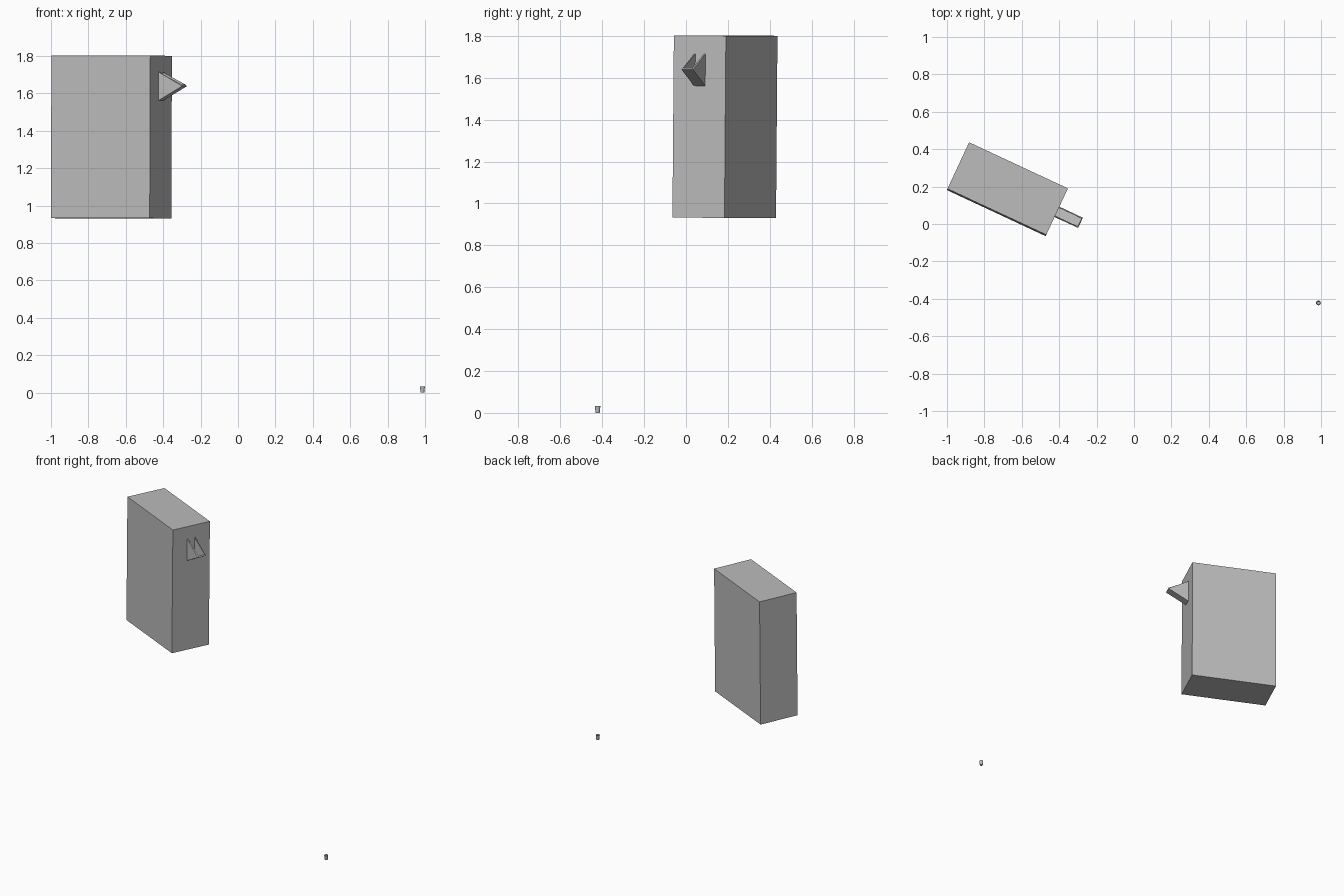
import bpy
import bmesh
import math
from mathutils import Matrix, Vector

cube = bpy.data.objects.get("Cube")
if cube:
    bpy.data.objects.remove(cube, do_unlink=True)

# Single flat colour
grey = bpy.data.materials.new("plain grey")
grey.use_nodes = True
colour = (0.5, 0.5, 0.5, 1)
grey.diffuse_color = colour
grey.node_tree.nodes["Principled BSDF"].inputs["Base Color"].default_value = colour

# Shared placement of the tank and its spout: turned and very slightly leaning
LENGTH, DEPTH, HEIGHT = 0.583, 0.274, 0.87
place = (Matrix.Translation((-0.677, 0.186, 1.367))
         @ Matrix.Rotation(math.radians(-25), 4, 'Z')
         @ Matrix.Rotation(math.radians(-0.5), 4, 'X'))


def add_object(name, bm, matrix):
    bmesh.ops.recalc_face_normals(bm, faces=bm.faces)
    mesh = bpy.data.meshes.new(name)
    bm.to_mesh(mesh)
    bm.free()
    mesh.materials.append(grey)
    obj = bpy.data.objects.new(name, mesh)
    obj.matrix_world = matrix
    bpy.context.collection.objects.link(obj)
    return obj


# Tank body
bm = bmesh.new()
bmesh.ops.create_cube(bm, size=1)
bmesh.ops.scale(bm, vec=(LENGTH, DEPTH, HEIGHT), verts=bm.verts)
add_object("tank_body", bm, place)

# Spout: two triangular cheeks and a sloping floor, open on top
root = LENGTH / 2
profile = [(root, 0.347), (root, 0.195), (root + 0.139, 0.272)]
bm = bmesh.new()
near, far = [[bm.verts.new((x, y, z)) for x, z in profile]
             for y in (-0.03, 0.03)]
bm.faces.new(near)
bm.faces.new(far[::-1])
bm.faces.new((near[1], far[1], far[2], near[2]))
spout = add_object("spout", bm, place)
wall = spout.modifiers.new("wall", 'SOLIDIFY')
wall.thickness = 0.007
wall.offset = -1
wall.use_even_offset = True
# Thicken towards the inside whichever way the floor faces
floor = spout.data.polygons[2]
if floor.normal.z > 0:
    wall.offset = 1

# Small tapered cup on the ground
bm = bmesh.new()
rim = [(0.010, 0), (0.013, 0.032), (0.0115, 0.032), (0.009, 0.003)]
sides = 16
rings = [[bm.verts.new((r * math.cos(math.tau * i / sides),
                        r * math.sin(math.tau * i / sides), z))
          for i in range(sides)] for r, z in rim]
for low, high in zip(rings, rings[1:]):
    for i in range(sides):
        j = (i + 1) % sides
        bm.faces.new((low[i], low[j], high[j], high[i]))
bm.faces.new(rings[0][::-1])
bm.faces.new(rings[-1])
add_object("cup", bm, Matrix.Translation(Vector((0.986, -0.422, 0))))
